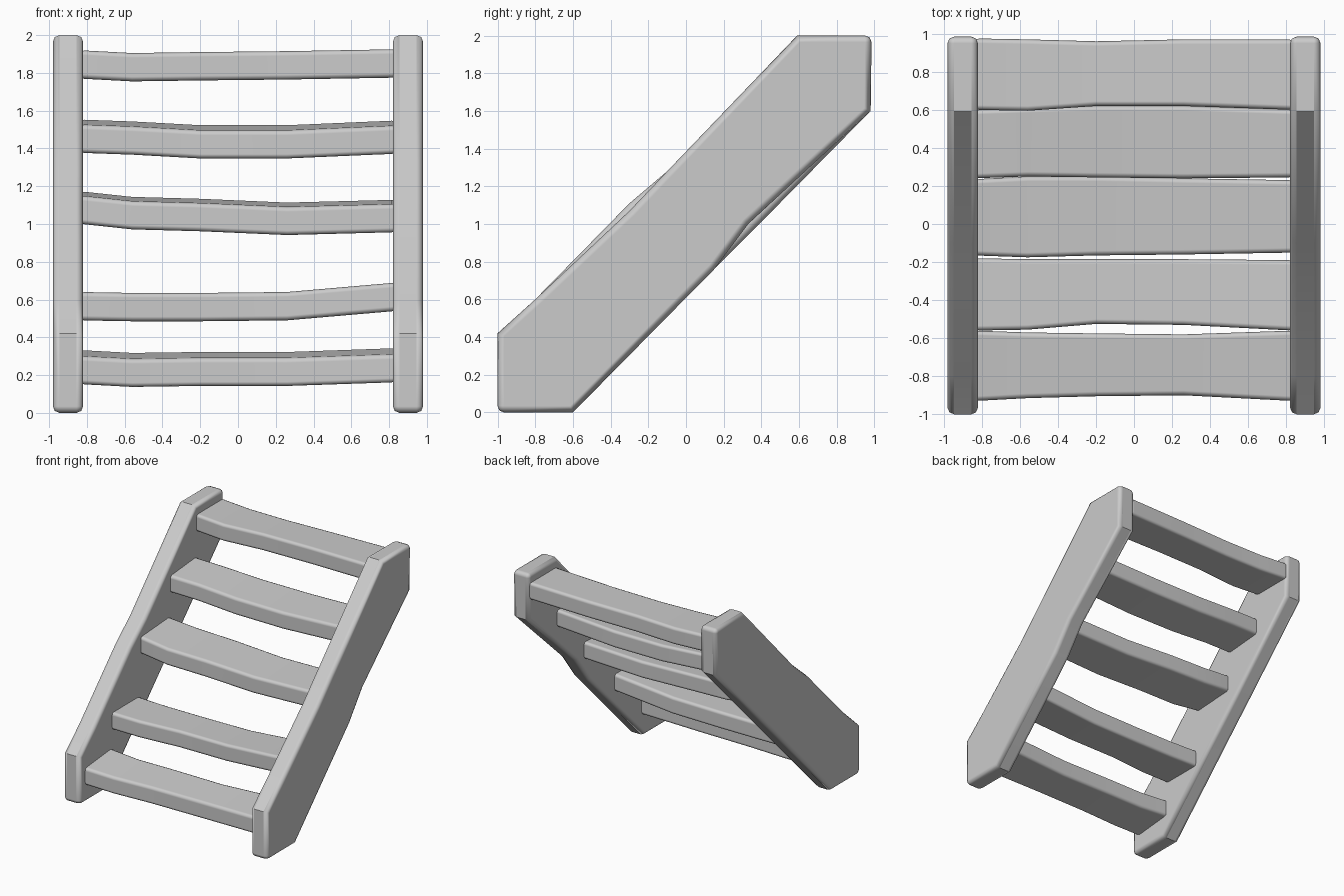
import bpy, bmesh, math

cube = bpy.data.objects.get("Cube")
if cube:
    bpy.data.objects.remove(cube)

wood = bpy.data.materials.new("plain_grey")
wood.use_nodes = True
grey = (0.6, 0.6, 0.6, 1)
wood.diffuse_color = grey
wood.node_tree.nodes["Principled BSDF"].inputs["Base Color"].default_value = grey


def loft(name, rings, bevel):
    """Skin matching rings of points, cap both ends and soften the edges."""
    bm = bmesh.new()
    loops = [[bm.verts.new(p) for p in ring] for ring in rings]
    n = len(loops[0])
    for a, b in zip(loops, loops[1:]):
        for i in range(n):
            j = (i + 1) % n
            bm.faces.new((a[i], a[j], b[j], b[i]))
    bm.faces.new(loops[0][::-1])
    bm.faces.new(loops[-1])
    bmesh.ops.recalc_face_normals(bm, faces=bm.faces)
    mesh = bpy.data.meshes.new(name)
    bm.to_mesh(mesh)
    bm.free()
    mesh.materials.append(wood)
    obj = bpy.data.objects.new(name, mesh)
    bpy.context.collection.objects.link(obj)
    mod = obj.modifiers.new("soft_edges", 'BEVEL')
    mod.width, mod.segments = bevel, 2
    mod.limit_method, mod.angle_limit = 'ANGLE', math.radians(60)
    mod.harden_normals = True
    bpy.ops.object.select_all(action='DESELECT')
    obj.select_set(True)
    bpy.context.view_layer.objects.active = obj
    bpy.ops.object.shade_smooth_by_angle(angle=math.radians(40))


# Side rails: slanted boards with worn, slightly uneven long edges
def rail(name, side, notch, bump):
    outline = [(-1, 0), (-0.6, 0), (0.15, 0.76), (0.33, notch), (0.98, 1.6),
               (0.985, 2), (0.59, 2), (-0.1, 1.28), (-0.3, bump), (-0.8, 0.6), (-1, 0.42)]
    loft(name, [[(side * x, y, z) for y, z in outline] for x in (0.82, 0.98)], 0.035)


rail("left_rail", 1, 1.0, 1.07)
rail("right_rail", -1, 0.94, 1.11)

# Treads: front edge, back edge and underside height at five stations, then back lift
stations = (-0.84, -0.56, -0.2, 0.26, 0.84)
treads = [
    ((-.93, -.915, -.905, -.9, -.93), (-.56, -.57, -.575, -.58, -.56), (.15, .135, .14, .14, .16), .035),
    ((-.56, -.555, -.525, -.53, -.56), (-.18, -.185, -.185, -.185, -.19), (.49, .485, .485, .49, .54), 0),
    ((-.165, -.175, -.165, -.16, -.15), (.235, .25, .25, .24, .23), (1.0, .97, .96, .94, .955), .025),
    ((.24, .25, .245, .24, .245), (.6, .61, .62, .62, .6), (1.375, 1.365, 1.345, 1.345, 1.37), .03),
    ((.6, .595, .62, .62, .6), (.975, .97, .96, .97, .97), (1.77, 1.755, 1.76, 1.765, 1.775), 0),
]
thick = 0.15
for number, (fronts, backs, heights, lift) in enumerate(treads, 1):
    rings = [[(x, f, z), (x, b, z + lift), (x, b, z + lift + thick), (x, f, z + thick)]
             for x, f, b, z in zip(stations, fronts, backs, heights)]
    loft(f"tread_{number}", rings, 0.025)
